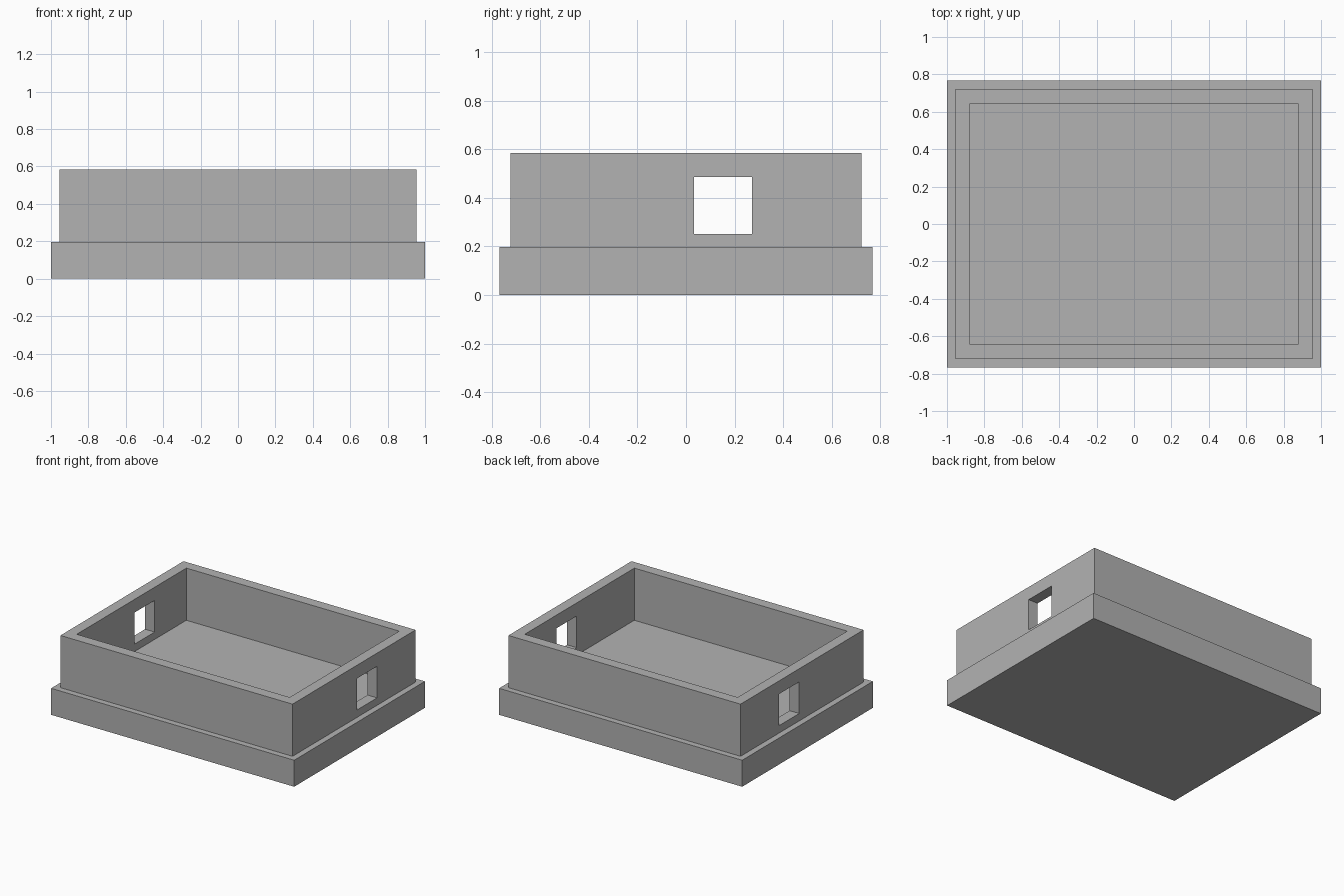
import bpy

default_cube = bpy.data.objects.get("Cube")
if default_cube:
    bpy.data.objects.remove(default_cube, do_unlink=True)

# Single grey material
GREY = (0.448, 0.448, 0.448, 1)
grey = bpy.data.materials.new("plain grey")
grey.use_nodes = True
grey.diffuse_color = GREY
grey.node_tree.nodes["Principled BSDF"].inputs["Base Color"].default_value = GREY


def box(name, low, high):
    """Axis-aligned box between two corners."""
    centre = [(a + b) / 2 for a, b in zip(low, high)]
    bpy.ops.mesh.primitive_cube_add(size=1, location=centre)
    obj = bpy.context.object
    obj.name = name
    obj.scale = [b - a for a, b in zip(low, high)]
    bpy.ops.object.transform_apply(location=True, rotation=False, scale=True)
    obj.data.materials.append(grey)
    return obj


def cut(target, cutter):
    """Subtract the cutter from the target, then remove it."""
    cutter.hide_render = True
    mod = target.modifiers.new("cut", "BOOLEAN")
    mod.operation = "DIFFERENCE"
    mod.solver = "EXACT"
    mod.object = cutter
    bpy.context.view_layer.objects.active = target
    bpy.ops.object.modifier_apply(modifier=mod.name)
    bpy.data.objects.remove(cutter, do_unlink=True)


BASE_TOP, WALL_TOP = 0.197, 0.585
X, Y = 0.955, 0.723      # outer half sizes of the walls
THICK = 0.079

# Base slab
box("base_slab", (-1, -0.768, 0), (1, 0.768, BASE_TOP))

# Rectangular wall ring, open at the top
walls = box("walls", (-X, -Y, BASE_TOP), (X, Y, WALL_TOP))
cut(walls, box("cavity_cutter", (THICK - X, THICK - Y, 0), (X - THICK, Y - THICK, 1)))

# Square window through both side walls
cut(walls, box("window_cutter", (-2, 0.033, 0.252), (2, 0.271, 0.487)))
